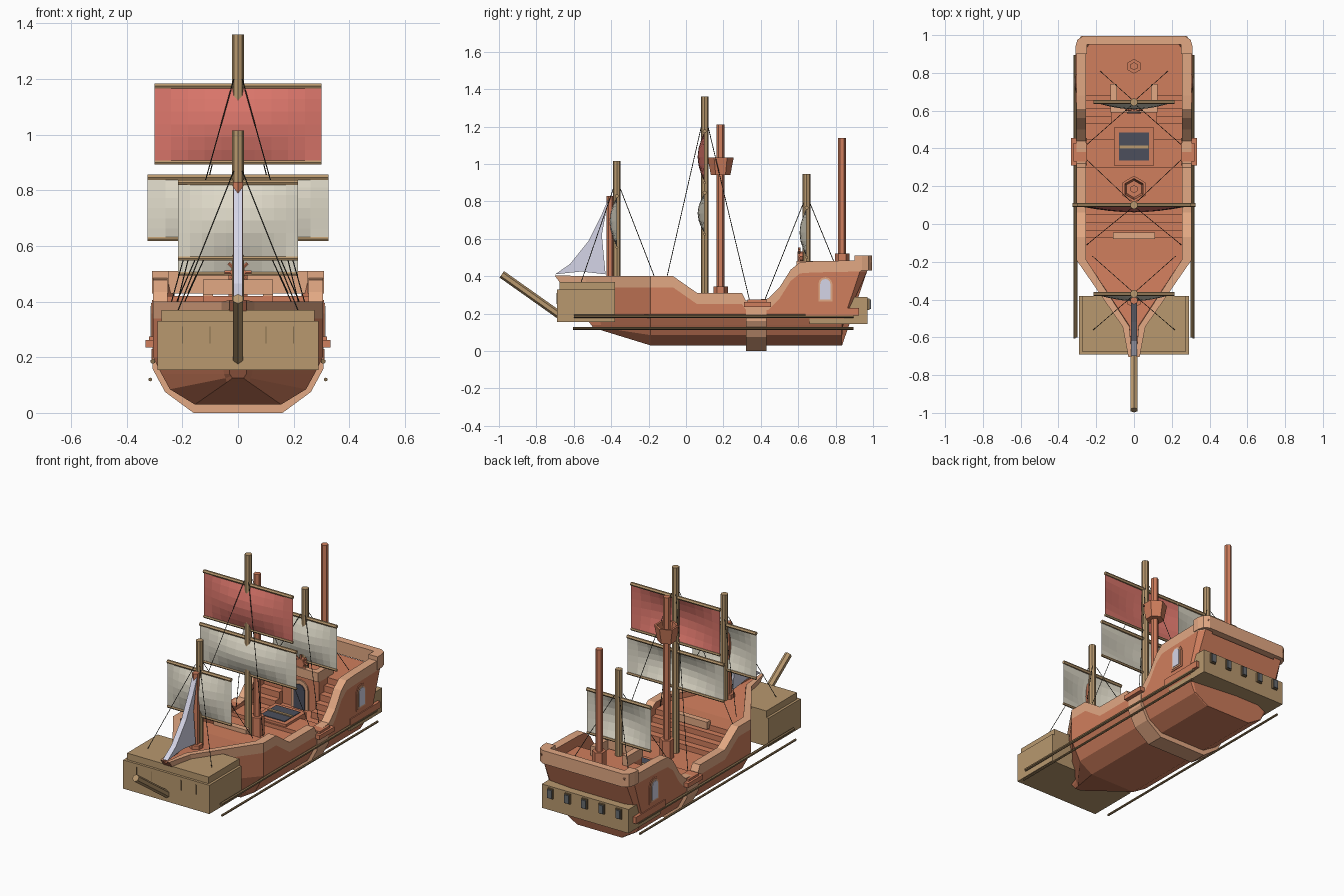
import bpy, bmesh, math
from mathutils import Vector

if "Cube" in bpy.data.objects:
    bpy.data.objects.remove(bpy.data.objects["Cube"])


def material(name, *rgb):
    lin = [((c / 255 + 0.055) / 1.055) ** 2.4 for c in rgb] + [1]
    m = bpy.data.materials.new(name)
    m.use_nodes = True
    m.diffuse_color = lin
    m.node_tree.nodes["Principled BSDF"].inputs["Base Color"].default_value = lin
    return m


RED_WOOD = material("red wood", 208, 126, 93)
PALE_WOOD = material("pale wood", 226, 168, 131)
TAN = material("tan wood", 184, 152, 110)
DARK_TAN = material("dark tan wood", 134, 110, 77)
CREAM = material("cream cloth", 224, 219, 202)
RED = material("red cloth", 219, 118, 107)
LILAC = material("lilac cloth", 214, 214, 232)
SLATE = material("slate", 76, 79, 92)
GLASS = material("grey glass", 104, 108, 112)
ROPE = material("rope", 56, 56, 48)


def finish(name, bm, *mats):
    bmesh.ops.recalc_face_normals(bm, faces=bm.faces)
    me = bpy.data.meshes.new(name)
    bm.to_mesh(me)
    bm.free()
    for m in mats:
        me.materials.append(m)
    ob = bpy.data.objects.new(name, me)
    bpy.context.collection.objects.link(ob)
    return ob


def prism(name, pts, axis, lo, hi, mat):
    """Outline extruded along an axis; the other two axes stay in xyz order."""
    bm = bmesh.new()
    ends = []
    for d in (lo, hi):
        ring = []
        for p in pts:
            c = list(p)
            c.insert("xyz".index(axis), d)
            ring.append(bm.verts.new(c))
        ends.append(ring)
        bm.faces.new(ring)
    n = len(pts)
    for i in range(n):
        j = (i + 1) % n
        bm.faces.new((ends[0][i], ends[0][j], ends[1][j], ends[1][i]))
    return finish(name, bm, mat)


def box(name, x0, x1, y0, y1, z0, z1, mat):
    return prism(name, [(x0, y0), (x1, y0), (x1, y1), (x0, y1)], "z", z0, z1, mat)


def rod(name, a, b, r, mat, sides=6):
    a, b = Vector(a), Vector(b)
    d = b - a
    bm = bmesh.new()
    bmesh.ops.create_cone(bm, cap_ends=True, segments=sides, radius1=r, radius2=r, depth=d.length)
    bm.transform(Vector((0, 0, 1)).rotation_difference(d).to_matrix().to_4x4())
    bmesh.ops.translate(bm, verts=bm.verts, vec=(a + b) / 2)
    return finish(name, bm, mat)


def arch(c, z0, w, h):
    top = z0 + h - w / 2
    curve = [(c + w / 2 * math.cos(t * math.pi / 6), top + w / 2 * math.sin(t * math.pi / 6))
             for t in range(7)]
    return [(c + w / 2, z0)] + curve + [(c - w / 2, z0)]


# Hull: sections (y, rake, half width, waterline, bilge, keel, keel z, rail z, deck z)
full = (0, .305, .275, .245, .155, .03)
stations = [(-.50, -.74, .03, .03, .025, .02, .125, .405, .39),
            (-.45, -.35, .06, .05, .045, .04, .11, .40, .385)]
for y, rail, deck in ((-.19, .40, .36), (-.07, .40, .36), (-.069, .40, .23), (.06, .31, .23),
                      (.30, .31, .23), (.32, .27, .23), (.44, .28, .23), (.50, .34, .23),
                      (.56, .435, .23), (.61, .475, .23), (.68, .48, .23), (.681, .48, .42)):
    stations.append((y, *full, rail, deck))
stations += [(.83, .34, *full[1:], .485, .42), (.835, .45, .28, .26, .24, .15, .03, .485, .42)]

bm = bmesh.new()
rings = []
for y, rake, w, wt, wm, wb, zb, rail, deck in stations:
    inner = max(w - .052, w * .4)
    half = [(wb, zb), (wm, zb + (.14 - zb) * .5), (wt, .14), (w, .20),
            (w, max(rail - .06, .22)), (w, rail), (inner, rail), (inner, deck)]
    loop = half + [(-x, z) for x, z in reversed(half)]
    rings.append([bm.verts.new((x, y + rake * max(0, z - .13), z)) for x, z in loop])
for a, b in zip(rings, rings[1:]):
    n = len(a)
    for i in range(n):
        f = bm.faces.new((a[i], a[(i + 1) % n], b[(i + 1) % n], b[i]))
        f.material_index = 1 if i in (4, 5, 9, 10) else 0
bm.faces.new(rings[0])
bm.faces.new(rings[-1])
finish("hull", bm, RED_WOOD, PALE_WOOD)

# Midship rib wrapped under the hull, with deck planking across
rib = [(.16, 0), (.262, .075), (.308, .16), (.308, .25)]
prism("midship_rib", rib + [(-x, z) for x, z in reversed(rib)], "y", .32, .43, PALE_WOOD)
box("main_deck_plank", -.26, .26, .30, .45, .22, .253, RED_WOOD)

# Bow box, lid and bowsprit
box("bow_box", -.29, .29, -.69, -.38, .155, .33, TAN)
box("bow_box_lid", -.275, .275, -.675, -.38, .33, .37, TAN)
rod("bowsprit", (0, -.66, .18), (0, -.985, .41), .021, TAN)
for x in (-.2, -.1, .1, .2):
    box("bow_box_seam", x - .002, x + .002, -.692, -.69, .25, .31, DARK_TAN)

# Stern gallery and its small windows
box("stern_gallery", -.292, .292, .66, .97, .145, .29, TAN)
for i in range(-2, 3):
    box("stern_window_frame", i * .115 - .018, i * .115 + .018, .97, .98, .22, .28, DARK_TAN)
    box("stern_window", i * .115 - .014, i * .115 + .014, .98, .988, .225, .275, GLASS)
rail = [(.31, .90), (.31, .94), (.30, .975), (.27, .995)]
inner_rail = [(.25, .95), (.25, .90)]
prism("stern_rail", rail + [(-x, y) for x, y in reversed(rail)]
      + [(-x, y) for x, y in reversed(inner_rail)] + inner_rail, "z", .43, .51, PALE_WOOD)

# Parts on both sides
for s in (-1, 1):
    def side(name, pts, a, b, mat):
        prism(name, pts, "x", *sorted((s * a, s * b)), mat)

    def slab(name, a, b, y0, y1, z0, z1, mat):
        side(name, [(y0, z0), (y1, z0), (y1, z1), (y0, z1)], a, b, mat)

    slab("gangway_cap", .25, .333, .31, .455, .235, .262, RED_WOOD)
    slab("gangway_lip", .25, .32, .33, .43, .262, .275, RED_WOOD)
    slab("stern_ledge", .28, .311, .64, .925, .19, .23, RED_WOOD)
    side("cabin_window_frame", arch(.745, .255, .095, .15), .30, .309, RED_WOOD)
    side("cabin_window_border", arch(.745, .265, .075, .13), .305, .312, PALE_WOOD)
    side("cabin_window", arch(.745, .275, .055, .11), .308, .315, LILAC)
    rod("lower_pole", (s * .315, -.605, .12), (s * .315, .895, .12), .007, DARK_TAN)
    rod("upper_pole", (s * .306, -.6, .185), (s * .306, .895, .185), .009, DARK_TAN)
    for i in range(4):
        slab("stern_step", .12, .255, .53 + i * .04, .69, .22, .268 + i * .038, RED_WOOD)
    slab("cabin_rail", .09, .125, .60, .74, .42, .48, PALE_WOOD)

# Fore steps and their kerb
for i in range(3):
    box("fore_step", -.255, .255, -.08, .05 - i * .042, .22, .262 + i * .033, RED_WOOD)
box("fore_kerb", -.11, .11, -.08, -.045, .34, .385, PALE_WOOD)

# Cabin front with door
box("cabin_front", -.125, .125, .60, .69, .22, .42, RED_WOOD)
box("cabin_beam", -.125, .125, .59, .62, .425, .48, PALE_WOOD)
prism("door_frame", arch(0, .23, .115, .175), "y", .592, .60, PALE_WOOD)
prism("door", arch(0, .23, .075, .15), "y", .586, .594, SLATE)

# Steering wheel
for k in range(4):
    c, d = .048 * math.cos(k * math.pi / 4), .048 * math.sin(k * math.pi / 4)
    rod("wheel_spoke", (-c, .605, .505 - d), (c, .605, .505 + d), .007, RED_WOOD)
rod("wheel_hub", (0, .595, .505), (0, .625, .505), .028, RED_WOOD, 8)

# Cargo hatch
box("hatch_frame", -.105, .105, .31, .51, .22, .268, RED_WOOD)
box("hatch_opening", -.08, .08, .335, .485, .268, .272, SLATE)
box("hatch_bar", -.08, .08, .40, .416, .27, .278, TAN)

# Red wood masts with hexagonal collars
for y, base, collar, top in ((-.405, .36, .40, .83), (.185, .22, .345, 1.21), (.835, .41, .52, 1.14)):
    rod("pole_mast", (0, y, base), (0, y, top), .021, RED_WOOD)
    rod("mast_collar", (0, y, base), (0, y, collar), .039, RED_WOOD)

# Crow's nest: a hollow tapered tub
bm = bmesh.new()
tub = [[bm.verts.new((r * math.sin(k * math.pi / 3), .185 + r * math.cos(k * math.pi / 3), z))
        for k in range(6)] for r, z in ((.052, .94), (.07, 1.035), (.056, 1.035), (.045, .96))]
for a, b in zip(tub, tub[1:]):
    for k in range(6):
        bm.faces.new((a[k - 1], a[k], b[k], b[k - 1]))
bm.faces.new(tub[0])
bm.faces.new(tub[-1])
finish("crows_nest", bm, RED_WOOD)


def sail(name, w, y, z0, z1, mat):
    nu, nv = 10, 6
    bm = bmesh.new()
    grid = [[bm.verts.new((w * (2 * u / nu - 1),
                           y - .038 * math.sin(math.pi * u / nu) * math.sin(math.pi * v / nv),
                           z0 + (z1 - z0) * v / nv)) for u in range(nu + 1)] for v in range(nv + 1)]
    for a, b in zip(grid, grid[1:]):
        for u in range(nu):
            bm.faces.new((a[u], a[u + 1], b[u + 1], b[u]))
    finish(name, bm, mat)
    rod(name + "_top_yard", (-w, y, z1), (w, y, z1), .011, TAN)
    rod(name + "_bottom_yard", (-w, y, z0), (w, y, z0), .008, TAN)


# Square-rigged masts, sails and stays
sail("fore_sail", .215, -.37, .555, .828, CREAM)
sail("main_sail", .325, .10, .625, .847, CREAM)
sail("top_sail", .30, .10, .90, 1.175, RED)
sail("mizzen_sail", .215, .645, .50, .765, CREAM)
for y, base, top, tie, fore, aft in (
        (-.37, .36, 1.015, .87, (.215, -.56, .37), (.22, -.17, .40)),
        (.10, .22, 1.36, 1.20, (.25, -.11, .36), (.25, .34, .27)),
        (.645, .42, .945, .79, (.25, .42, .27), (.18, .81, .43))):
    rod("rigged_mast", (0, y, base), (0, y, top), .021, TAN, 8)
    for s in (-1, 1):
        for (x, ey, z), lean in ((fore, -.018), (aft, .018)):
            rod("stay", (s * .015, y + lean, tie), (s * x, ey, z), .002, ROPE, 4)

# Jib with hollow leading edge
prism("jib", [(-.70, .41), (-.62, .465), (-.52, .59), (-.455, .72), (-.415, .815),
              (-.45, .62), (-.43, .41), (-.56, .425)], "x", -.016, .016, LILAC)
